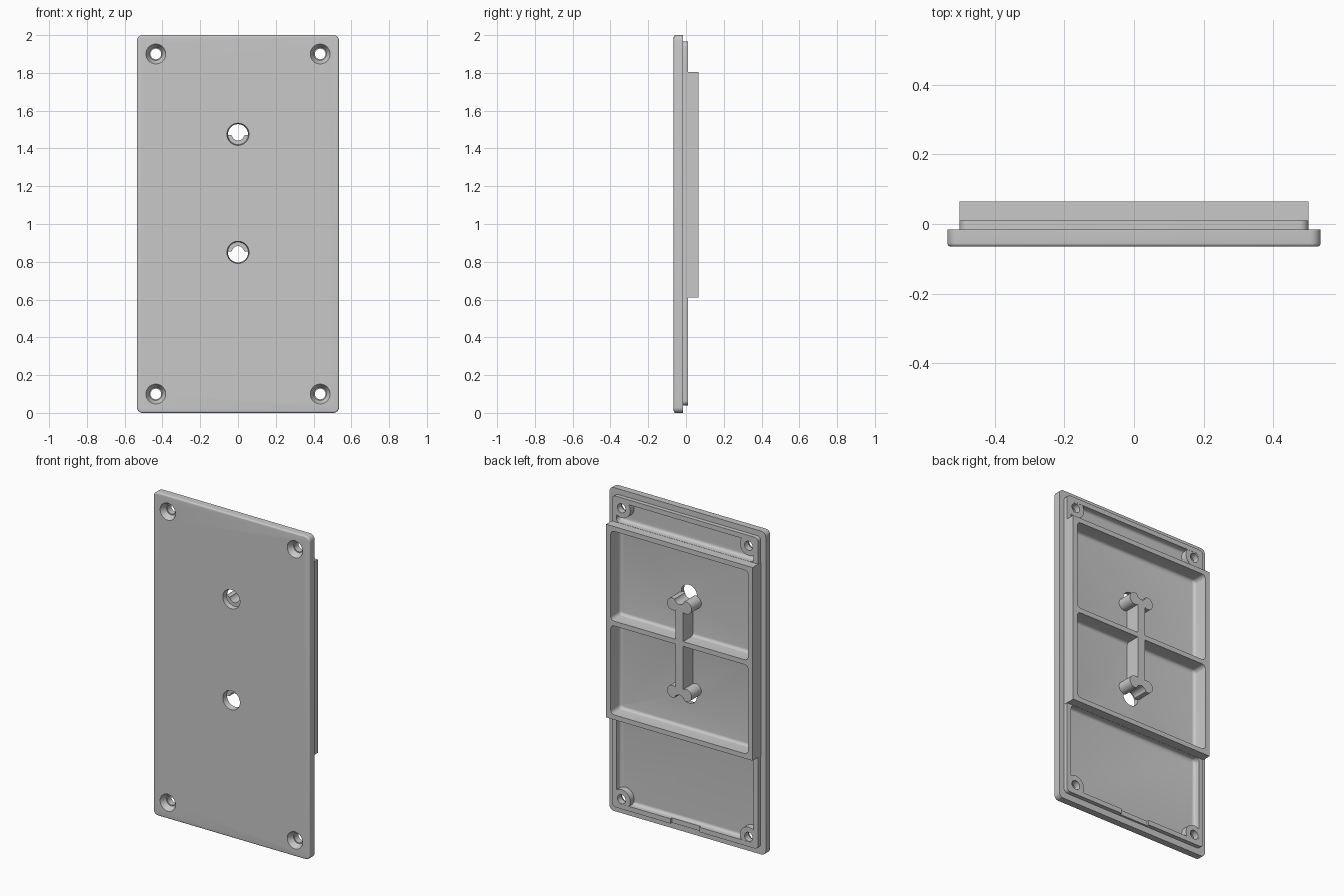
import bpy, bmesh, math
from mathutils import Matrix

if "Cube" in bpy.data.objects:
    bpy.data.objects.remove(bpy.data.objects["Cube"], do_unlink=True)

grey = bpy.data.materials.new("plain_grey")
grey.use_nodes = True
COLOUR = (0.58, 0.58, 0.58, 1)
grey.diffuse_color = COLOUR
grey.node_tree.nodes["Principled BSDF"].inputs["Base Color"].default_value = COLOUR


def make(name, bm):
    bmesh.ops.recalc_face_normals(bm, faces=bm.faces)
    mesh = bpy.data.meshes.new(name)
    bm.to_mesh(mesh)
    bm.free()
    mesh.materials.append(grey)
    obj = bpy.data.objects.new(name, mesh)
    bpy.context.collection.objects.link(obj)
    return obj


def outline(x0, x1, z0, z1, corner):
    """Points of a rectangle in x-z with round corners."""
    if not corner:
        return [(x1, z1), (x0, z1), (x0, z0), (x1, z0)]
    centres = [(x1 - corner, z1 - corner), (x0 + corner, z1 - corner),
               (x0 + corner, z0 + corner), (x1 - corner, z0 + corner)]
    pts = []
    for quarter, (cx, cz) in enumerate(centres):
        for i in range(7):
            a = math.pi / 2 * (quarter + i / 6)
            pts.append((cx + corner * math.cos(a), cz + corner * math.sin(a)))
    return pts


def slab(name, x0, x1, z0, z1, y0, y1, corner=0.0, fillet=0.0):
    """Solid along y; the rim at y0 is rounded by fillet (smaller than corner)."""
    levels = [(0, y0), (0, y1)]
    if fillet:
        angles = [math.pi / 2 * i / 5 for i in range(6)]
        levels = [(fillet * (1 - math.sin(a)), y0 + fillet * (1 - math.cos(a))) for a in angles]
        levels.append((0, y1))
    bm = bmesh.new()
    rings = []
    for inset, y in levels:
        pts = outline(x0 + inset, x1 - inset, z0 + inset, z1 - inset, corner - inset)
        rings.append([bm.verts.new((x, y, z)) for x, z in pts])
    n = len(rings[0])
    for low, high in zip(rings, rings[1:]):
        for i in range(n):
            j = (i + 1) % n
            bm.faces.new((low[i], low[j], high[j], high[i]))
    bm.faces.new(rings[0])
    bm.faces.new(rings[-1])
    return make(name, bm)


def disc(name, x, z, y0, y1, r0, r1):
    """Cylinder or cone along y."""
    bm = bmesh.new()
    place = Matrix.Translation((x, (y0 + y1) / 2, z)) @ Matrix.Rotation(-math.pi / 2, 4, 'X')
    bmesh.ops.create_cone(bm, cap_ends=True, segments=40, radius1=r0, radius2=r1,
                          depth=y1 - y0, matrix=place)
    return make(name, bm)


def combine(target, other, operation):
    mod = target.modifiers.new("combine", 'BOOLEAN')
    mod.solver = 'EXACT'
    mod.operation = operation
    mod.object = other
    bpy.context.view_layer.objects.active = target
    bpy.ops.object.modifier_apply(modifier=mod.name)
    bpy.data.objects.remove(other, do_unlink=True)


def add(target, other):
    combine(target, other, 'UNION')


def cut(target, other):
    combine(target, other, 'DIFFERENCE')


FRONT, BACK, LIP, TOP, FLOOR = -0.065, -0.016, 0.01, 0.065, -0.03
SCREWS = [(x, z) for x in (-0.435, 0.435) for z in (0.1, 1.9)]
KEYHOLES = [(0.85, 1), (1.475, -1)]

# Cover plate with locating lip and raised frame
cover = slab("cover_plate", -0.535, 0.535, 0, 2, FRONT, BACK, 0.03, 0.01)
add(cover, slab("lip", -0.5, 0.5, 0.04, 1.965, -0.04, LIP, 0.025))
add(cover, slab("raised_frame", -0.501, 0.501, 0.61, 1.805, -0.045, TOP))

# Recesses with rounded floors: end bays, then the two framed bays
for z0, z1 in ((0.07, 0.609), (0.64, 1.19), (1.22, 1.775), (1.806, 1.935)):
    cut(cover, slab("recess", -0.47, 0.47, z0, z1, FLOOR, 0.2, 0.025, 0.018))

# Shallow notch in the bottom lip
cut(cover, slab("lip_notch", -0.1, 0.1, 0.02, 0.075, -0.004, 0.1))

# Screw bosses with countersunk holes
for x, z in SCREWS:
    add(cover, disc("boss", x, z, -0.042, LIP - 0.001, 0.06, 0.06))
for x, z in SCREWS:
    cut(cover, disc("screw_hole", x, z, -0.1, 0.1, 0.028, 0.028))
    cut(cover, disc("countersink", x, z, FRONT - 0.001, -0.03, 0.053, 0.034))

# Mounting holes, slightly tapered
for z, _ in KEYHOLES:
    cut(cover, disc("mounting_hole", 0, z, FRONT - 0.002, 0, 0.059, 0.049))

# Bone-shaped stiffener whose forked ends wrap the mounting holes
bone = slab("bone_stiffener", -0.026, 0.026, 0.88, 1.445, -0.036, TOP)
for z, inward in KEYHOLES:
    for side in (-1, 1):
        add(bone, disc("lobe", side * 0.046, z + inward * 0.042, -0.036, TOP, 0.038, 0.038))
    cut(bone, disc("fork", 0, z, -0.1, 0.1, 0.033, 0.033))
add(cover, bone)

# Smooth the curved surfaces, keep the edges crisp
bpy.ops.object.select_all(action='DESELECT')
cover.select_set(True)
bpy.context.view_layer.objects.active = cover
bpy.ops.object.shade_smooth_by_angle(angle=math.radians(30))
